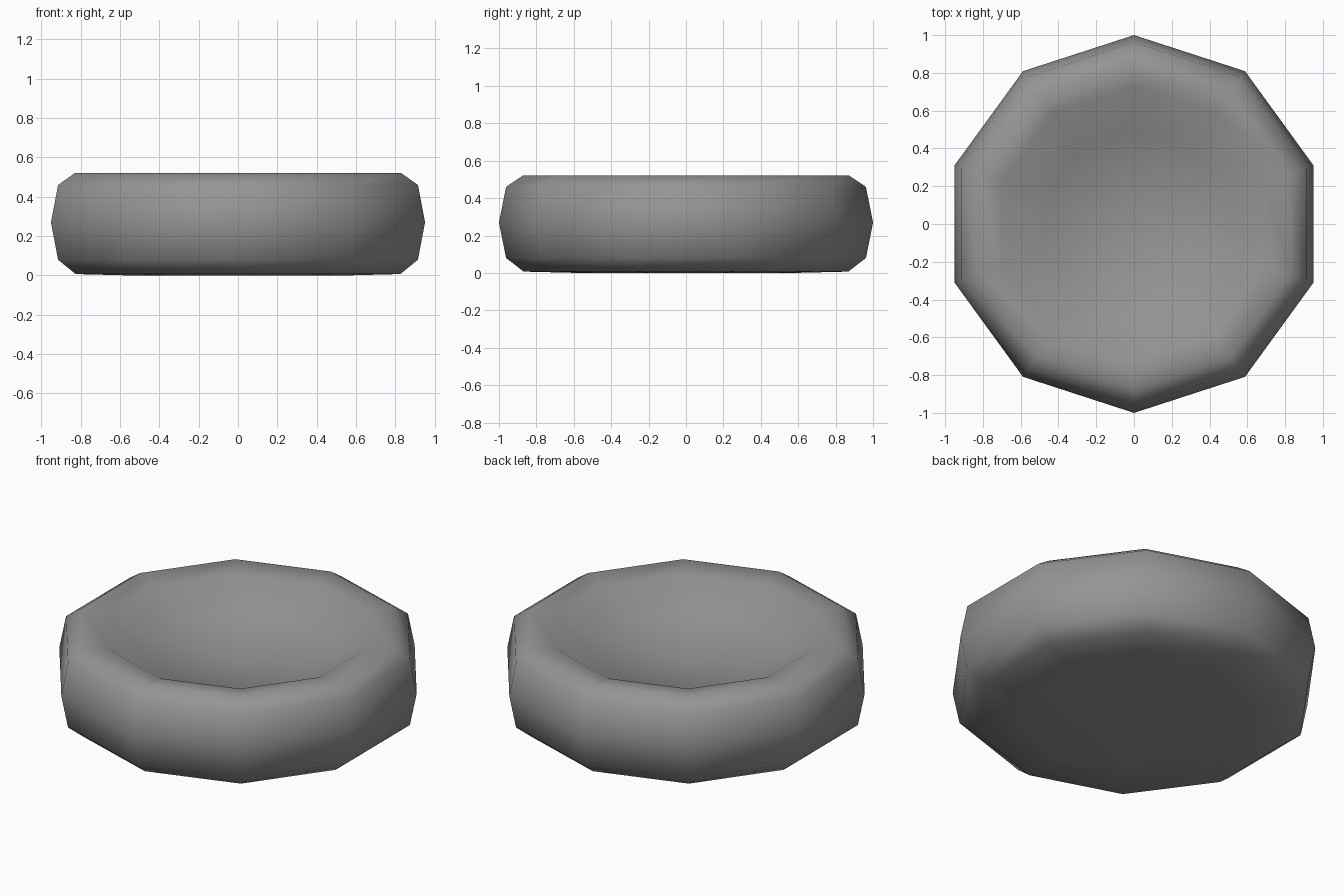
import bpy, bmesh, math

cube = bpy.data.objects.get("Cube")
if cube:
    bpy.data.objects.remove(cube, do_unlink=True)

SIDES = 10
# Cross-section (radius, height) from underside, around the rim, into the dished top
PROFILE = [(0.58, 0.0), (0.868, 0.007), (0.962, 0.08), (1.0, 0.27),
           (0.962, 0.46), (0.87, 0.522), (0.73, 0.503), (0.49, 0.385)]
DISH_CENTRE = 0.30

grey = bpy.data.materials.new("soft grey")
grey.use_nodes = True
color = (0.30, 0.30, 0.30, 1.0)
grey.diffuse_color = color
grey.node_tree.nodes["Principled BSDF"].inputs["Base Color"].default_value = color

# Ten-sided cushion with a vertex on the front and back axes
bm = bmesh.new()
rings = []
for radius, height in PROFILE:
    ring = []
    for i in range(SIDES):
        a = math.pi / 2 + 2 * math.pi * i / SIDES
        ring.append(bm.verts.new((radius * math.cos(a), radius * math.sin(a), height)))
    rings.append(ring)

# Side bands
for low, high in zip(rings, rings[1:]):
    for i in range(SIDES):
        j = (i + 1) % SIDES
        bm.faces.new((low[i], low[j], high[j], high[i]))

# Underside and dished centre
bm.faces.new(rings[0][::-1])
centre = bm.verts.new((0, 0, DISH_CENTRE))
for i in range(SIDES):
    bm.faces.new((rings[-1][i], rings[-1][(i + 1) % SIDES], centre))

bmesh.ops.recalc_face_normals(bm, faces=bm.faces[:])
for face in bm.faces:
    face.smooth = True

mesh = bpy.data.meshes.new("round_cushion")
bm.to_mesh(mesh)
bm.free()
mesh.materials.append(grey)
cushion = bpy.data.objects.new("round_cushion", mesh)
bpy.context.collection.objects.link(cushion)
